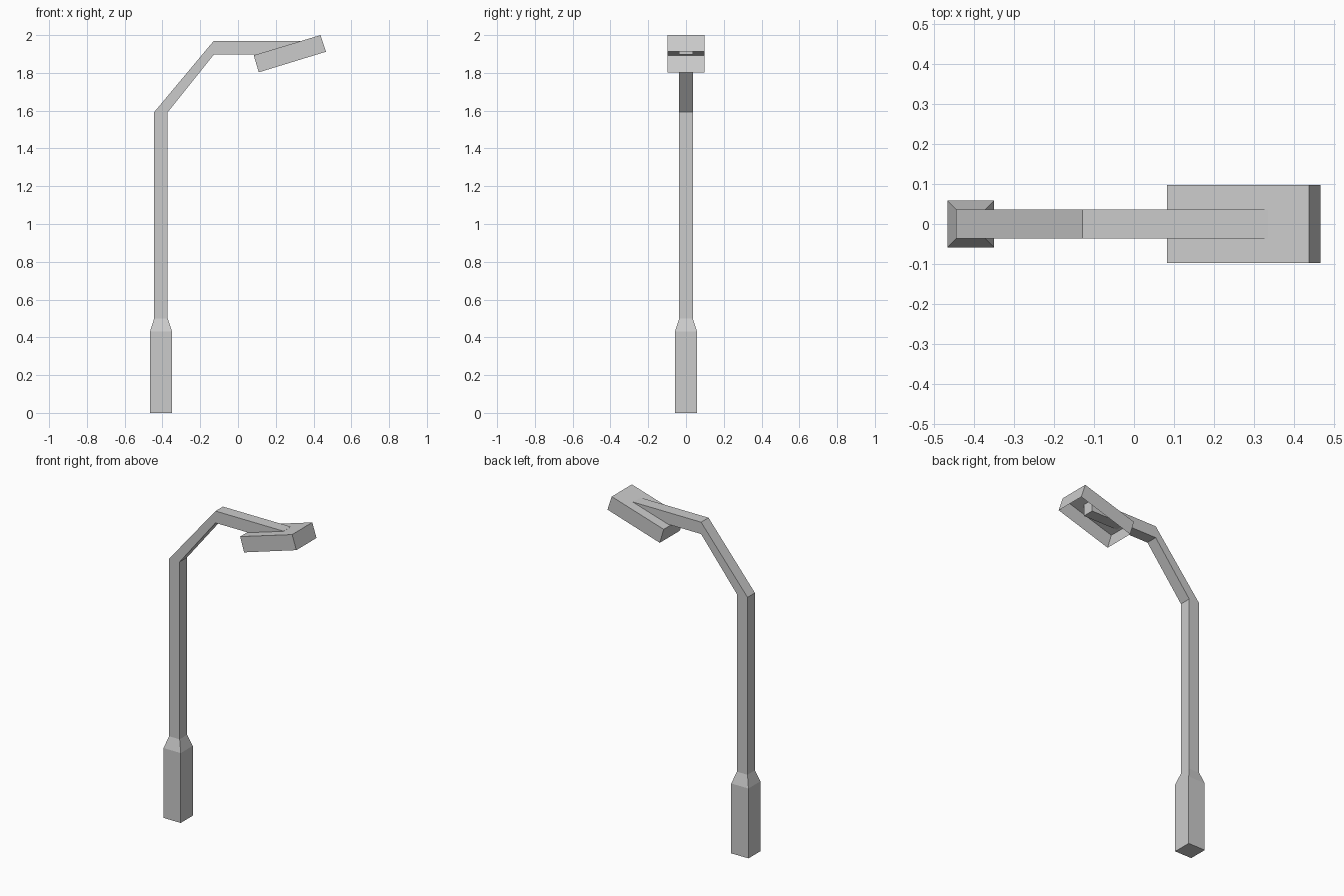
import bpy, bmesh

if "Cube" in bpy.data.objects:
    bpy.data.objects.remove(bpy.data.objects["Cube"])


def make_object(name, bm):
    bmesh.ops.recalc_face_normals(bm, faces=bm.faces)
    mesh = bpy.data.meshes.new(name)
    bm.to_mesh(mesh)
    bm.free()
    obj = bpy.data.objects.new(name, mesh)
    bpy.context.collection.objects.link(obj)
    return obj


def loft(name, sections):
    """Join rectangular sections: (outer xz, inner xz, half width in y)."""
    bm = bmesh.new()
    rings = [[bm.verts.new((p[0], y, p[1]))
              for p, y in ((a, -w), (b, -w), (b, w), (a, w))]
             for a, b, w in sections]
    for r, s in zip(rings, rings[1:]):
        for i in range(4):
            j = (i + 1) % 4
            bm.faces.new((r[i], r[j], s[j], s[i]))
    bm.faces.new(rings[0])
    bm.faces.new(rings[-1])
    return make_object(name, bm)


# Base, tapered collar, pole and bent arm as one continuous tube
loft("pole_and_arm", [
    ((-0.466, 0.0), (-0.349, 0.0), 0.0585),
    ((-0.466, 0.43), (-0.349, 0.43), 0.0585),
    ((-0.444, 0.50), (-0.372, 0.50), 0.036),
    ((-0.444, 1.592), (-0.372, 1.592), 0.036),
    ((-0.128, 1.970), (-0.128, 1.897), 0.036),
    ((0.335, 1.970), (0.335, 1.897), 0.036),
])

# Tilted lamp hood: thin-walled box, open underneath
bm = bmesh.new()
profile = [(0.083, 1.893), (0.437, 2.0), (0.466, 1.912), (0.110, 1.803)]
near, far = [[bm.verts.new((x, y, z)) for x, z in profile] for y in (-0.098, 0.098)]
bm.faces.new(near)
bm.faces.new(far[::-1])
for i, j in ((0, 1), (1, 2), (3, 0)):
    bm.faces.new((near[j], near[i], far[i], far[j]))
make_object("lamp_hood", bm)
